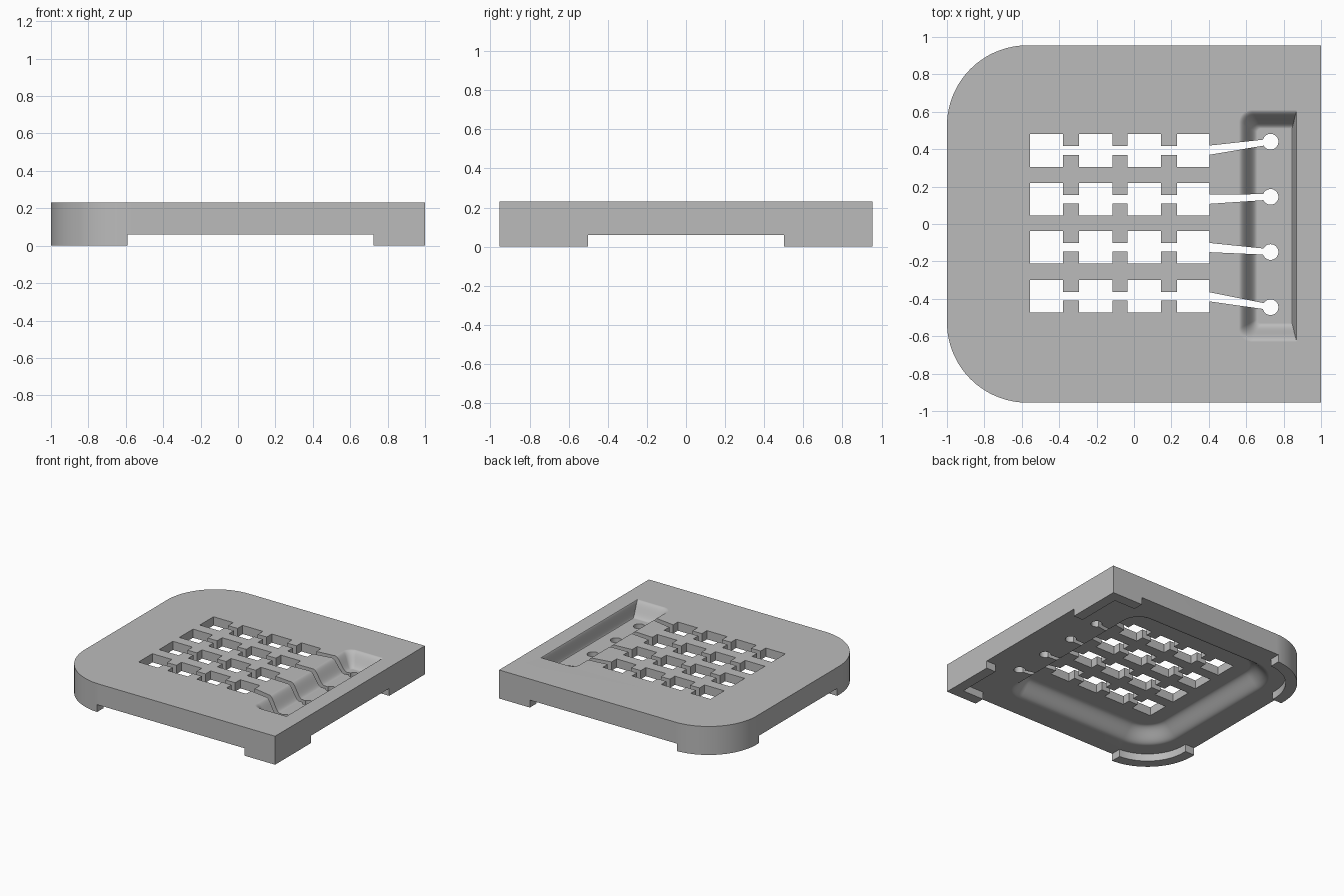
import bpy, bmesh, math

cube = bpy.data.objects.get("Cube")
if cube:
    bpy.data.objects.remove(cube, do_unlink=True)

TOP, UNDER, WEB = 0.23, 0.06, 0.16   # top, rim underside, grille underside
FLOOR = 0.12                         # trough floor


def material(name, rgb):
    m = bpy.data.materials.new(name)
    m.use_nodes = True
    m.diffuse_color = (*rgb, 1)
    m.node_tree.nodes["Principled BSDF"].inputs["Base Color"].default_value = (*rgb, 1)
    return m


def outline(x0, x1, y0, y1, rl, rr, n=16):
    """Rectangle with separate radii for its left and right corners."""
    pts = []
    corners = [(x1 - rr, y1 - rr, rr, 0), (x0 + rl, y1 - rl, rl, 1),
               (x0 + rl, y0 + rl, rl, 2), (x1 - rr, y0 + rr, rr, 3)]
    for cx, cy, r, quarter in corners:
        steps = n if r > 0 else 0
        for i in range(steps + 1):
            a = math.pi / 2 * (quarter + (i / steps if steps else 0))
            pts.append((cx + r * math.cos(a), cy + r * math.sin(a)))
    return pts


def loft(name, rings):
    """Solid through rings of (points, z), all with equal point counts."""
    bm = bmesh.new()
    loops = [[bm.verts.new((x, y, z)) for x, y in pts] for pts, z in rings]
    for a, b in zip(loops, loops[1:]):
        for i in range(len(a)):
            j = (i + 1) % len(a)
            bm.faces.new((a[i], a[j], b[j], b[i]))
    bm.faces.new(loops[0])
    bm.faces.new(loops[-1])
    bmesh.ops.recalc_face_normals(bm, faces=bm.faces)
    me = bpy.data.meshes.new(name)
    bm.to_mesh(me)
    bm.free()
    ob = bpy.data.objects.new(name, me)
    bpy.context.collection.objects.link(ob)
    return ob


def prism(name, pts, z0, z1):
    return loft(name, [(pts, z0), (pts, z1)])


def box(x0, x1, y0, y1, z0, z1):
    return prism("cutter", outline(x0, x1, y0, y1, 0, 0), z0, z1)


def cut(target, cutter):
    mod = target.modifiers.new("cut", "BOOLEAN")
    mod.operation, mod.solver, mod.object = "DIFFERENCE", "EXACT", cutter
    bpy.context.view_layer.objects.active = target
    bpy.ops.object.modifier_apply(modifier=mod.name)
    bpy.data.objects.remove(cutter, do_unlink=True)


def s_cutter(outer, inner, z_start, z_cap, z_end, steps=14):
    """Cutter with S-curved sides; outer and inner are outline arguments."""
    rings = [(outline(*outer), z_cap)]
    for i in range(steps + 1):
        t = i / steps
        ease = (1 - math.cos(math.pi * t)) / 2
        args = [a + (b - a) * t for a, b in zip(outer, inner)]
        rings.append((outline(*args), z_start + (z_end - z_start) * ease))
    return loft("cutter", rings)


# Tray body with two rounded corners
tray = prism("tray", outline(-1, 1, -0.955, 0.955, 0.43, 0, 32), 0, TOP)

# Corner feet: hollow the underside, then open the gaps between feet
t = 0.085
cut(tray, prism("cutter", outline(-1 + t, 1 - t, -0.955 + t, 0.955 - t, 0.43 - t, 0, 32),
                -0.1, UNDER))
cut(tray, box(-0.59, 0.725, -1.2, 1.2, -0.1, UNDER))
cut(tray, box(-1.2, 1.2, -0.5, 0.5, -0.1, UNDER))

# Smooth recess below the grille
cut(tray, s_cutter((-0.82, 0.62, -0.77, 0.77, 0.3, 0.16),
                   (-0.67, 0.52, -0.62, 0.62, 0.15, 0.06), UNDER, -0.1, WEB))

# Trough in the top with one steep side
cut(tray, s_cutter((0.56, 0.87, -0.63, 0.61, 0.07, 0.002),
                   (0.66, 0.845, -0.53, 0.51, 0.02, 0.001), TOP, TOP + 0.1, FLOOR))

# Grille: rows of square windows, joining slots, tapered channels and drain holes
columns = [(-0.555, -0.38), (-0.295, -0.115), (-0.035, 0.145), (0.23, 0.405)]
rows = [(0.393, 0.44), (0.132, 0.145), (-0.125, -0.15), (-0.387, -0.445)]
for y, hole_y in rows:
    for x0, x1 in columns:
        cut(tray, box(x0, x1, y - 0.0875, y + 0.0875, -0.1, 0.5))
    cut(tray, box(-0.45, 0.3, y - 0.023, y + 0.023, -0.1, 0.5))
    channel = [(0.39, y - 0.025), (0.73, hole_y - 0.015),
               (0.73, hole_y + 0.015), (0.39, y + 0.025)]
    cut(tray, prism("cutter", channel, -0.1, 0.5))
    r = 0.042
    cut(tray, prism("cutter", outline(0.73 - r, 0.73 + r, hole_y - r, hole_y + r,
                                      r * 0.999, r * 0.999, 8), -0.1, 0.5))

# Finish
tray.data.materials.clear()
tray.data.materials.append(material("light grey", (0.5, 0.5, 0.5)))
for p in tray.data.polygons:
    p.material_index = 0
bpy.ops.object.select_all(action="DESELECT")
tray.select_set(True)
bpy.context.view_layer.objects.active = tray
bpy.ops.object.shade_smooth_by_angle(angle=math.radians(30))
weighted = tray.modifiers.new("weighted normals", "WEIGHTED_NORMAL")
weighted.keep_sharp = True
